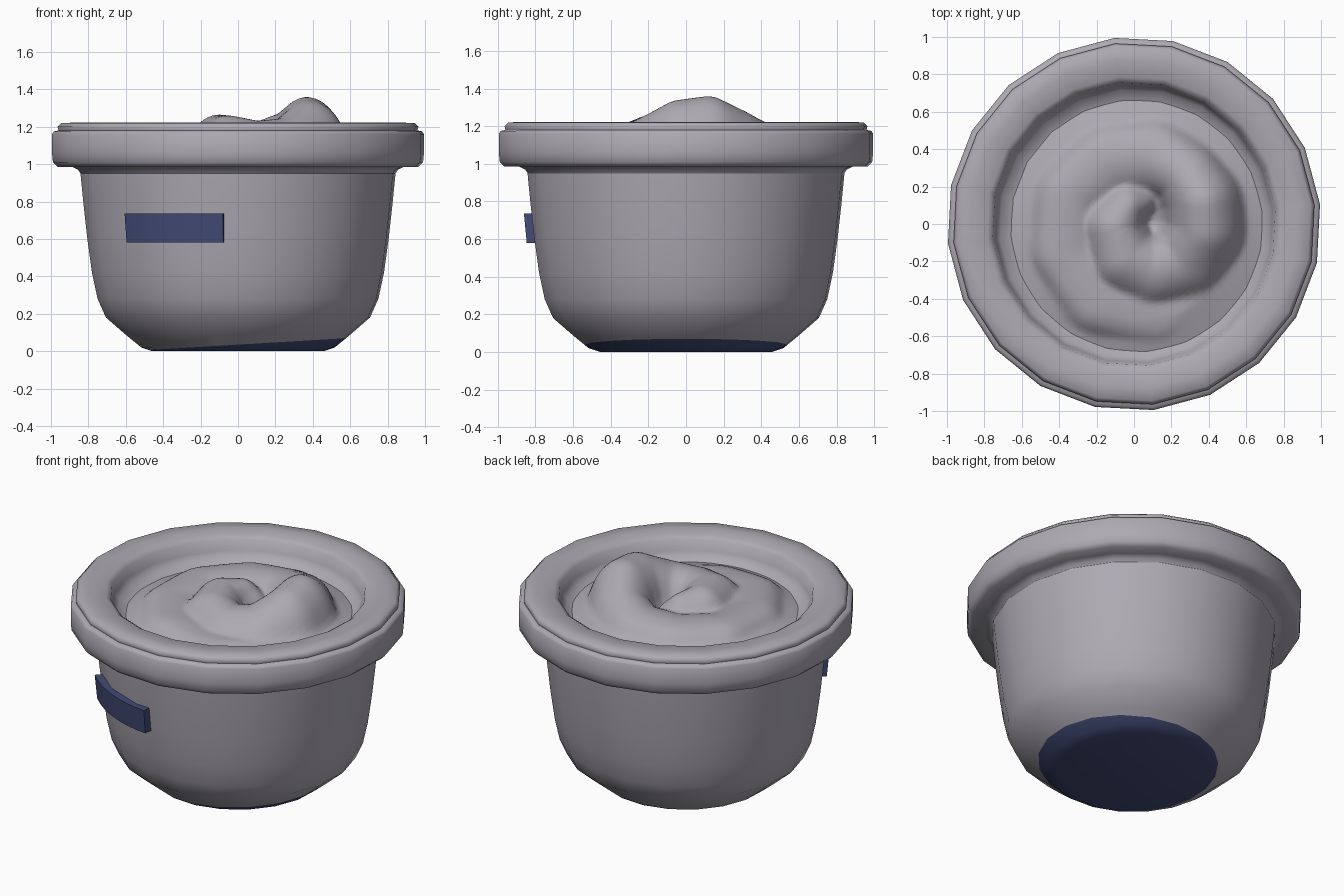
import bpy, bmesh, math
from mathutils import Vector

if "Cube" in bpy.data.objects:
    bpy.data.objects.remove(bpy.data.objects["Cube"])

def material(name, rgb):
    m = bpy.data.materials.new(name)
    m.diffuse_color = (*rgb, 1)
    m.use_nodes = True
    m.node_tree.nodes["Principled BSDF"].inputs["Base Color"].default_value = m.diffuse_color
    return m

GREY = material("warm grey", (0.42, 0.40, 0.45))
BLUE = material("dark blue", (0.055, 0.07, 0.18))

def finish(bm, name, mats, angle):
    bmesh.ops.recalc_face_normals(bm, faces=bm.faces)
    me = bpy.data.meshes.new(name)
    bm.to_mesh(me)
    ob = bpy.data.objects.new(name, me)
    bpy.context.collection.objects.link(ob)
    for m in mats:
        me.materials.append(m)
    bpy.ops.object.select_all(action='DESELECT')
    ob.select_set(True)
    bpy.context.view_layer.objects.active = ob
    bpy.ops.object.shade_smooth_by_angle(angle=math.radians(angle))
    return ob

def lathe(bm, profile, n=20, offset=6):
    rings = []
    for r, z in profile:
        rings.append([bm.verts.new((r * math.cos(math.radians(offset) + math.tau * i / n),
                                    r * math.sin(math.radians(offset) + math.tau * i / n), z))
                      for i in range(n)])
    for a, b in zip(rings, rings[1:]):
        for i in range(n):
            j = (i + 1) % n
            bm.faces.new((a[i], a[j], b[j], b[i]))
    return rings

# Bowl, with a slanting dark patch around its foot
bm = bmesh.new()
rings = lathe(bm, [(0.46, 0.0), (0.52, 0.02), (0.60, 0.085), (0.71, 0.18), (0.755, 0.28),
                   (0.785, 0.42), (0.81, 0.60), (0.83, 0.78), (0.845, 0.93), (0.85, 1.0)])
bm.faces.new(rings[0])
p0, normal = Vector((0, 0, 0.035)), Vector((-0.06, 0, 1)).normalized()
bmesh.ops.bisect_plane(bm, geom=bm.verts[:] + bm.edges[:] + bm.faces[:], plane_co=p0, plane_no=normal)
for f in bm.faces:
    c = f.calc_center_median()
    if (c - p0).dot(normal) < 0 or c.z < 0.005:
        f.material_index = 1
finish(bm, "bowl", [GREY, BLUE], 60)

# Rim: thick band with a stepped top and an inner groove
bm = bmesh.new()
lathe(bm, [(0.84, 0.94), (0.86, 0.97), (0.89, 0.985), (0.97, 0.985), (0.995, 1.01), (1.0, 1.06),
           (1.0, 1.16), (0.99, 1.175), (0.965, 1.18), (0.97, 1.20), (0.95, 1.22), (0.88, 1.222),
           (0.79, 1.215), (0.76, 1.195), (0.745, 1.13), (0.72, 1.09), (0.66, 1.07)])
finish(bm, "rim", [GREY], 60)

# Swirl: smooth height field raised along a spiral; points are x, y, crest height, half width
PATH = [(0.10, -0.47, 1.13, .11), (-0.20, -0.42, 1.17, .12), (-0.38, -0.15, 1.18, .12),
        (-0.36, 0.15, 1.19, .12), (-0.15, 0.34, 1.20, .13), (0.12, 0.37, 1.22, .13),
        (0.29, 0.26, 1.29, .13), (0.37, 0.12, 1.36, .15), (0.38, -0.03, 1.34, .15),
        (0.29, -0.18, 1.25, .14), (0.10, -0.25, 1.23, .12), (-0.05, -0.18, 1.26, .13),
        (-0.10, -0.02, 1.265, .12), (-0.04, 0.09, 1.24, .09), (0.03, 0.11, 1.18, .06)]
samples = []
for a, b in zip(PATH, PATH[1:]):
    for k in range(5):
        samples.append([u + (v - u) * k / 5 for u, v in zip(a, b)])

def height(x, y):
    d = math.hypot(x - 0.03, y + 0.02)
    base = 1.06 + 0.07 * max(0.0, min(1.0, (0.72 - d) / 0.22))
    base -= 0.07 * math.exp(-((x - 0.08) ** 2 + (y - 0.01) ** 2) / 0.012)
    best = base
    for sx, sy, top, w in samples:
        q = ((x - sx) ** 2 + (y - sy) ** 2) / (w * w)
        if q < 4:
            best = max(best, base + (top - base) * max(0, 1 - q / 2.0) ** 0.8)
    return best

bm = bmesh.new()
ring_list = lathe(bm, [(0.72 - 0.02 * i, 0) for i in range(36)], 72, 0)
bm.faces.new(ring_list[-1])
for v in bm.verts:
    v.co.x += 0.02
    v.co.z = height(v.co.x, v.co.y)
bmesh.ops.smooth_vert(bm, verts=[v for v in bm.verts if not v.is_boundary], factor=0.5,
                      use_axis_z=True)
finish(bm, "swirl_filling", [GREY], 80)

# Curved front label wrapping the bowl
bm = bmesh.new()
a0, a1, n = math.radians(-134.5), math.radians(-95.3), 8
cols = []
for i in range(n + 1):
    a = a0 + (a1 - a0) * i / n
    cols.append([bm.verts.new((r * math.cos(a), r * math.sin(a), z))
                 for r, z in ((0.79, 0.58), (0.85, 0.58), (0.865, 0.735), (0.79, 0.735))])
for p, q in zip(cols, cols[1:]):
    for k in range(4):
        bm.faces.new((p[k], q[k], q[(k + 1) % 4], p[(k + 1) % 4]))
bm.faces.new(cols[0])
bm.faces.new(cols[-1])
finish(bm, "front_label", [BLUE], 30)
